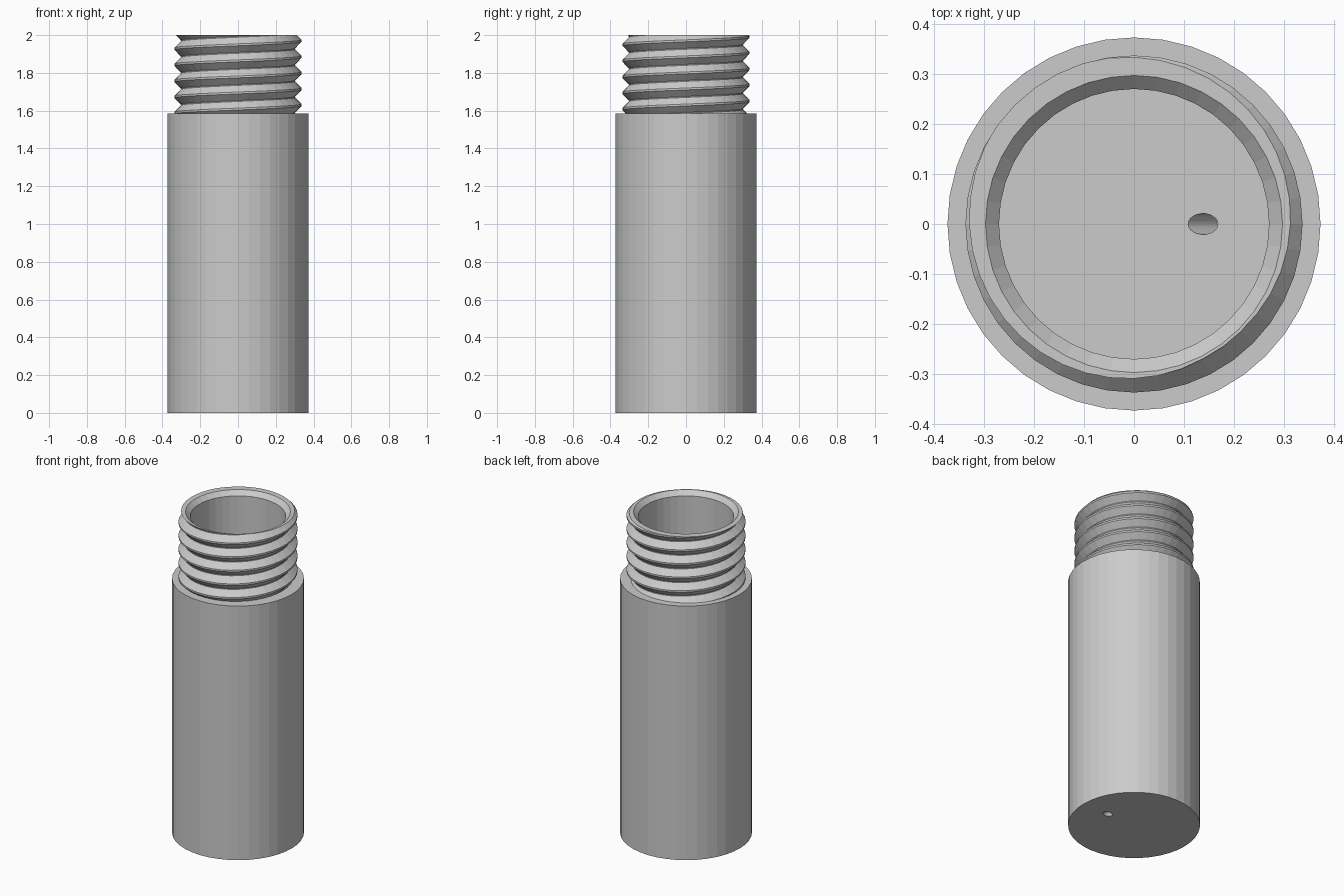
import bpy, bmesh, math
from mathutils import Matrix, Vector

cube = bpy.data.objects.get("Cube")
if cube:
    bpy.data.objects.remove(cube, do_unlink=True)

SEG = 40
BODY_R, BORE_R, SHOULDER, TOP, FLOOR = 0.373, 0.27, 1.585, 2.0, 0.058
ROOT_R, CREST_R, PITCH, PHASE = 0.303, 0.337, 0.085, 0.0
CHAMFER = 0.027

grey = bpy.data.materials.new("plain grey")
grey.use_nodes = True
colour = (0.6, 0.6, 0.6, 1)
grey.diffuse_color = colour
grey.node_tree.nodes["Principled BSDF"].inputs["Base Color"].default_value = colour


def finish(name, bm):
    bmesh.ops.recalc_face_normals(bm, faces=bm.faces)
    mesh = bpy.data.meshes.new(name)
    bm.to_mesh(mesh)
    bm.free()
    mesh.materials.append(grey)
    obj = bpy.data.objects.new(name, mesh)
    bpy.context.collection.objects.link(obj)
    return obj


def lathe(bm, profile):
    verts = [bm.verts.new((r, 0, z)) for r, z in profile]
    edges = [bm.edges.new(pair) for pair in zip(verts, verts[1:])]
    bmesh.ops.spin(bm, geom=verts + edges, cent=(0, 0, 0), axis=(0, 0, 1),
                   angle=math.tau, steps=SEG, use_merge=True)
    bmesh.ops.remove_doubles(bm, verts=bm.verts, dist=1e-5)


# Body: a hollow cup with a thin floor
bm = bmesh.new()
lathe(bm, [(0, 0), (BODY_R, 0), (BODY_R, SHOULDER), (BORE_R, SHOULDER),
           (BORE_R, FLOOR), (0, FLOOR)])
body = finish("body", bm)

# Slanted drain hole through the floor
bm = bmesh.new()
tilt = Matrix.Translation((0.167, 0, FLOOR / 2)) @ Matrix.Rotation(-math.pi / 4, 4, "Y")
bmesh.ops.create_cone(bm, cap_ends=True, segments=24, radius1=0.021,
                      radius2=0.021, depth=0.22, matrix=tilt)
cutter = finish("drain_hole_cutter", bm)
cutter.hide_render = True
cutter.hide_viewport = True
cut = body.modifiers.new("drain hole", "BOOLEAN")
cut.object = cutter
cut.solver = "EXACT"

# Threaded neck: a ridge profile wound up a right-handed helix
bm = bmesh.new()
ridge = [(0.0, ROOT_R), (0.06, ROOT_R), (0.47, CREST_R), (0.59, CREST_R)]
turns = int((TOP - SHOULDER) / PITCH) + 4
columns = []
for i in range(SEG + 1):
    a = math.tau * i / SEG
    column = []
    for k in range(turns):
        for f, r in ridge:
            z = SHOULDER + PITCH * (k - 2 + f + i / SEG + PHASE)
            column.append(bm.verts.new((r * math.cos(a), r * math.sin(a), z)))
    columns.append(column)
for c, d in zip(columns, columns[1:]):
    for j in range(len(c) - 1):
        bm.faces.new((c[j], d[j], d[j + 1], c[j + 1]))
bmesh.ops.remove_doubles(bm, verts=bm.verts, dist=1e-5)
for z, up in ((SHOULDER, -1), (TOP, 1)):
    bmesh.ops.bisect_plane(bm, geom=bm.verts[:] + bm.edges[:] + bm.faces[:],
                           plane_co=(0, 0, z), plane_no=(0, 0, up), clear_outer=True)

# Bore wall with a chamfered mouth, then the flat rim
lathe(bm, [(BORE_R, SHOULDER), (BORE_R, TOP - CHAMFER), (BORE_R + CHAMFER, TOP)])
rim = [e for e in bm.edges if e.is_boundary
       and all(abs(v.co.z - TOP) < 1e-4 for v in e.verts)]
bmesh.ops.triangle_fill(bm, edges=rim, use_beauty=True, normal=Vector((0, 0, 1)))
finish("threaded_neck", bm)
